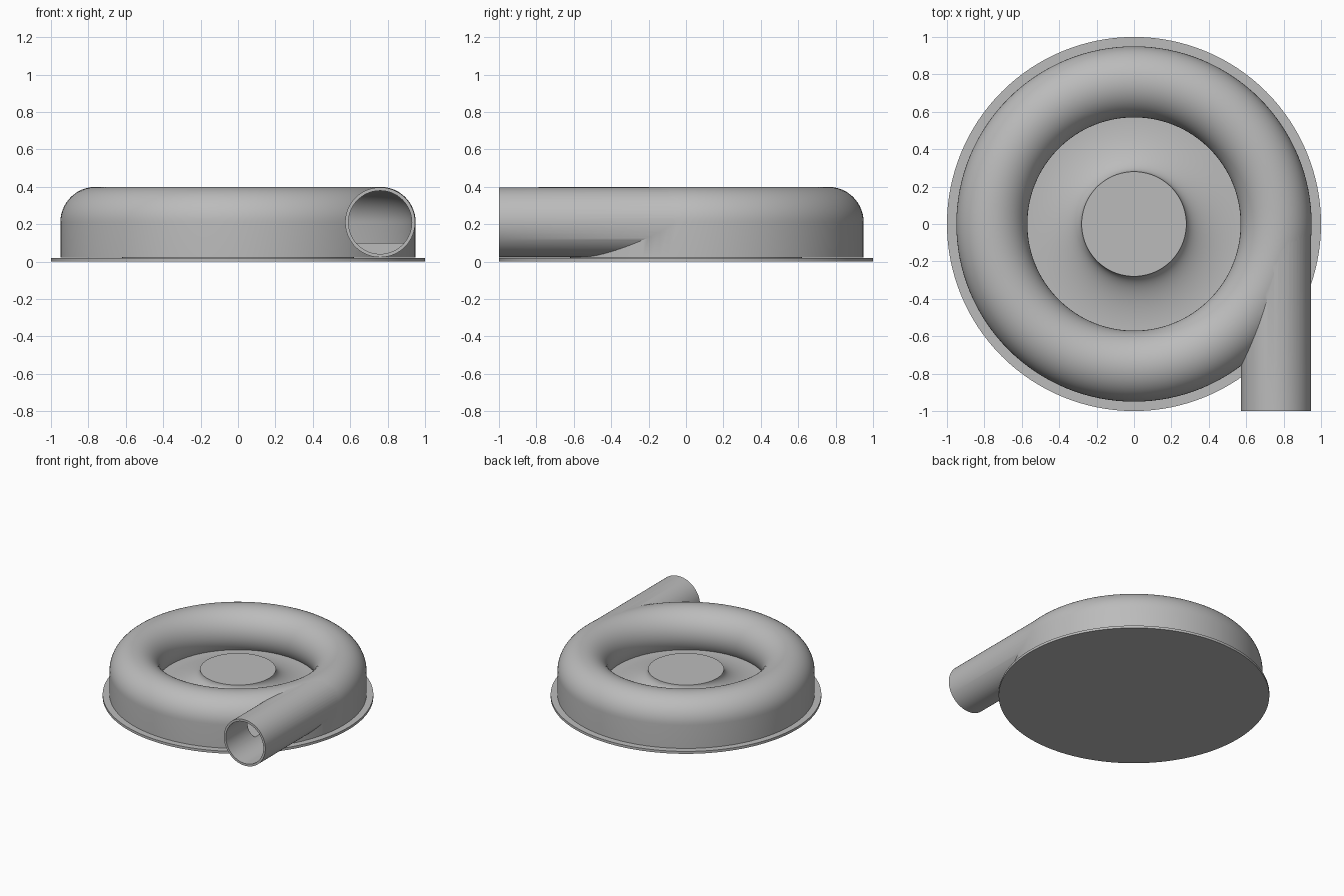
import bpy
import math

TUBE_R, TUBE_Z, RING_R = 0.19, 0.21, 0.76
FLOOR = 0.1

if "Cube" in bpy.data.objects:
    bpy.data.objects.remove(bpy.data.objects["Cube"])

grey = bpy.data.materials.new("light_grey_metal")
grey.use_nodes = True
grey.diffuse_color = (0.5, 0.5, 0.5, 1)
grey.node_tree.nodes["Principled BSDF"].inputs["Base Color"].default_value = grey.diffuse_color


def revolve(name, profile, closed=False, steps=128):
    """Spin an (r, z) profile about z; r = 0 ends become poles."""
    verts, rings, faces = [], [], []
    for r, z in profile:
        count = steps if r > 0 else 1
        rings.append([len(verts) + i for i in range(count)])
        for i in range(count):
            a = math.tau * i / steps
            verts.append((r * math.cos(a), r * math.sin(a), z))
    pairs = list(zip(rings, rings[1:]))
    if closed:
        pairs.append((rings[-1], rings[0]))
    for a, b in pairs:
        for i in range(steps):
            j = (i + 1) % steps
            quad = [a[i % len(a)], a[j % len(a)], b[j % len(b)], b[i % len(b)]]
            faces.append(list(dict.fromkeys(quad)))
    mesh = bpy.data.meshes.new(name)
    mesh.from_pydata(verts, [], faces)
    mesh.materials.append(grey)
    obj = bpy.data.objects.new(name, mesh)
    bpy.context.collection.objects.link(obj)
    return obj


def volute_profile(radius, bottom):
    """Half-round top, straight outer wall, round inner wall down to the bottom."""
    dip = math.asin((TUBE_Z - bottom) / radius) if TUBE_Z - bottom < radius else math.pi / 2
    sweep = math.pi + dip
    pts = [(RING_R + radius, bottom)]
    for i in range(41):
        a = sweep * i / 40
        pts.append((RING_R + radius * math.cos(a), TUBE_Z + radius * math.sin(a)))
    return pts


def pipe(name, radius, y0, y1):
    bpy.ops.mesh.primitive_cylinder_add(
        vertices=96, radius=radius, depth=y1 - y0,
        location=(RING_R, (y0 + y1) / 2, TUBE_Z), rotation=(math.pi / 2, 0, 0))
    obj = bpy.context.object
    obj.name = name
    obj.data.materials.append(grey)
    return obj


def boolean(target, tool, operation):
    mod = target.modifiers.new(operation.lower(), "BOOLEAN")
    mod.object, mod.operation, mod.solver = tool, operation, "EXACT"
    bpy.ops.object.select_all(action="DESELECT")
    bpy.context.view_layer.objects.active = target
    target.select_set(True)
    bpy.ops.object.modifier_apply(modifier=mod.name)
    bpy.data.objects.remove(tool)


def smooth(obj):
    bpy.ops.object.select_all(action="DESELECT")
    bpy.context.view_layer.objects.active = obj
    obj.select_set(True)
    bpy.ops.object.shade_smooth_by_angle(angle=math.radians(30))


# Flat mounting plate
base_plate = revolve("base_plate", [(0, 0), (1, 0), (1, 0.02), (0, 0.02)])

# Spiral casing with its tangential outlet, hollowed by the flow channel and bore
casing = revolve("casing", volute_profile(TUBE_R, 0.021), closed=True)
boolean(casing, pipe("outlet_pipe", 0.187, -1, 0.003), "UNION")
boolean(casing, revolve("channel", volute_profile(0.172, FLOOR), closed=True), "DIFFERENCE")
boolean(casing, pipe("bore", 0.169, -1.1, 0.005), "DIFFERENCE")
casing.name = "casing"

# Central hub: flat cap flaring down in a concave curve to the floor
flare = [(0.57 - 0.29 * math.cos(a), 0.225 - 0.125 * math.sin(a))
         for a in (math.pi / 2 * i / 24 for i in range(25))]
hub = revolve("hub", [(0, 0.225)] + flare + [(0.62, FLOOR), (0.62, 0.02), (0, 0.02)])

for part in (base_plate, casing, hub):
    bpy.ops.object.select_all(action="DESELECT")
    bpy.context.view_layer.objects.active = part
    part.select_set(True)
    bpy.ops.object.mode_set(mode="EDIT")
    bpy.ops.mesh.select_all(action="SELECT")
    bpy.ops.mesh.normals_make_consistent(inside=False)
    bpy.ops.object.mode_set(mode="OBJECT")
    smooth(part)
